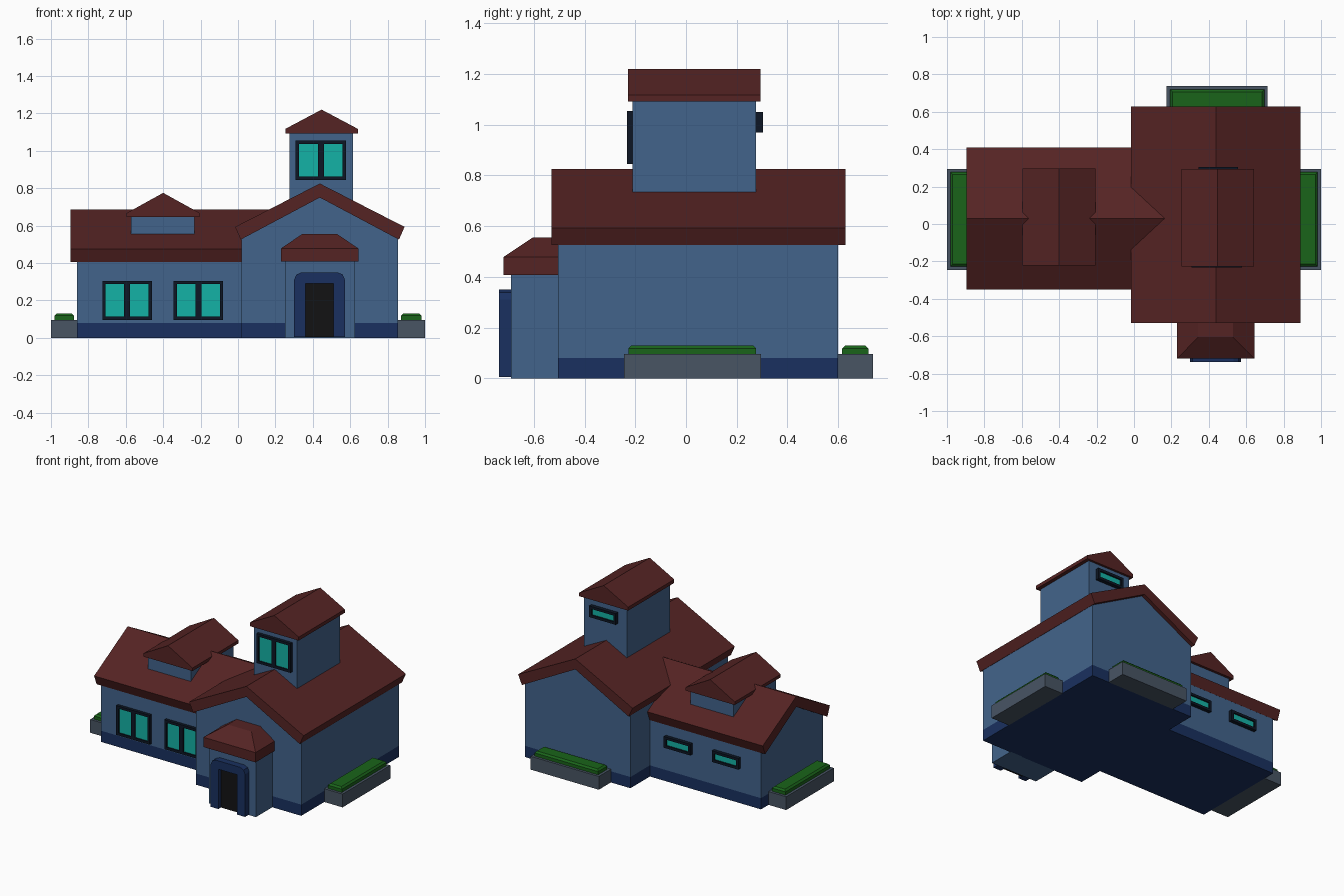
import bpy, bmesh

if "Cube" in bpy.data.objects:
    bpy.data.objects.remove(bpy.data.objects["Cube"])


def material(name, r, g, b):
    m = bpy.data.materials.new(name)
    m.diffuse_color = (r, g, b, 1)
    m.use_nodes = True
    m.node_tree.nodes["Principled BSDF"].inputs["Base Color"].default_value = m.diffuse_color
    return m


WALL = material("wall_blue", 0.055, 0.127, 0.26)
BASE = material("navy", 0.01, 0.03, 0.115)
ROOF = material("roof_red", 0.09, 0.017, 0.017)
FRAME = material("frame_dark", 0.004, 0.008, 0.018)
GLASS = material("glass_teal", 0.007, 0.445, 0.38)
STONE = material("stone", 0.065, 0.09, 0.127)
GREEN = material("hedge_green", 0.01, 0.127, 0.01)
BLACK = material("door_black", 0.006, 0.006, 0.007)


def finish(name, bm, mat):
    bmesh.ops.recalc_face_normals(bm, faces=bm.faces)
    me = bpy.data.meshes.new(name)
    bm.to_mesh(me)
    bm.free()
    me.materials.append(mat)
    ob = bpy.data.objects.new(name, me)
    bpy.context.collection.objects.link(ob)
    return ob


def add_box(bm, x, y, z, top_x=None, top_y=None):
    """Box from (min, max) ranges; optional different top ranges make a frustum."""
    tx, ty = top_x or x, top_y or y
    lo = [bm.verts.new((x[i], y[j], z[0])) for i, j in ((0, 0), (1, 0), (1, 1), (0, 1))]
    hi = [bm.verts.new((tx[i], ty[j], z[1])) for i, j in ((0, 0), (1, 0), (1, 1), (0, 1))]
    bm.faces.new(lo)
    bm.faces.new(hi)
    for k in range(4):
        n = (k + 1) % 4
        bm.faces.new((lo[k], lo[n], hi[n], hi[k]))


def box(name, mat, x, y, z, **top):
    bm = bmesh.new()
    add_box(bm, x, y, z, **top)
    return finish(name, bm, mat)


def prism(name, mat, pts, axis, span):
    """Extrude a (horizontal, z) profile along the x or y axis."""
    bm = bmesh.new()
    rings = [[bm.verts.new((t, a, z) if axis == "x" else (a, t, z)) for a, z in pts]
             for t in span]
    for r in rings:
        bm.faces.new(r)
    n = len(pts)
    for i in range(n):
        j = (i + 1) % n
        bm.faces.new((rings[0][i], rings[0][j], rings[1][j], rings[1][i]))
    return finish(name, bm, mat)


def house_block(name, c, half, z0, eave, apex, axis, span):
    pts = [(c - half, z0), (c + half, z0), (c + half, eave), (c, apex), (c - half, eave)]
    return prism(name, WALL, pts, axis, span)


def slab_roof(name, c, outer, inner, ridge, eave, low, under, axis, span):
    pts = [(c, ridge), (c + outer, eave), (c + inner, low), (c, under),
           (c - inner, low), (c - outer, eave)]
    return prism(name, ROOF, pts, axis, span)


def gable_cap(name, c, half, z0, z1, z2, span):
    pts = [(c - half, z0), (c + half, z0), (c + half, z1), (c, z2), (c - half, z1)]
    return prism(name, ROOF, pts, "y", span)


def window(name, cx, w, z, wall_y, out_y, panes):
    """Framed window standing out of a wall, panes set slightly back."""
    t, mid = 0.018, 0.032
    x0, x1 = cx - w / 2, cx + w / 2
    y = (min(wall_y, out_y), max(wall_y, out_y))
    bm = bmesh.new()
    add_box(bm, (x0, x1), y, (z[0], z[0] + t))
    add_box(bm, (x0, x1), y, (z[1] - t, z[1]))
    inner = (z[0] + t, z[1] - t)
    add_box(bm, (x0, x0 + t), y, inner)
    add_box(bm, (x1 - t, x1), y, inner)
    if panes == 2:
        add_box(bm, (cx - mid / 2, cx + mid / 2), y, inner)
    finish(name + "_frame", bm, FRAME)
    glass_y = wall_y + (out_y - wall_y) * 0.6
    box(name + "_glass", GLASS, (x0 + t / 2, x1 - t / 2),
        (min(wall_y, glass_y), max(wall_y, glass_y)), (z[0] + t / 2, z[1] - t / 2))


# Main hall
MX = 0.4375
box("main_base", BASE, (0.02, 0.855), (-0.505, 0.6), (0, 0.08))
house_block("main_walls", MX, 0.4175, 0.08, 0.53, 0.75, "y", (-0.505, 0.6))
slab_roof("main_roof", MX, 0.453, 0.423, 0.825, 0.593, 0.525, 0.75, "y", (-0.53, 0.628))

# Side wing
WY = 0.03
box("wing_base", BASE, (-0.86, 0.02), (WY - 0.35, WY + 0.35), (0, 0.08))
house_block("wing_walls", WY, 0.35, 0.08, 0.41, 0.61, "x", (-0.86, 0.02))
slab_roof("wing_roof", WY, 0.38, 0.352, 0.685, 0.475, 0.405, 0.61, "x", (-0.895, 0.2))

# Roof dormer
box("dormer_walls", WALL, (-0.572, -0.232), (-0.203, 0.28), (0.5, 0.65))
gable_cap("dormer_roof", -0.4, 0.195, 0.645, 0.667, 0.775, (-0.222, 0.298))

# Tower
box("tower_walls", WALL, (0.275, 0.615), (-0.21, 0.277), (0.6, 1.1))
gable_cap("tower_roof", 0.447, 0.194, 1.092, 1.117, 1.22, (-0.228, 0.293))

# Porch with hipped roof
box("porch_walls", WALL, (0.252, 0.625), (-0.69, -0.5), (0, 0.42))
box("porch_roof_edge", ROOF, (0.23, 0.643), (-0.72, -0.48), (0.408, 0.478))
box("porch_roof_hip", ROOF, (0.23, 0.643), (-0.72, -0.48), (0.478, 0.555),
    top_x=(0.343, 0.53), top_y=(-0.605, -0.48))

# Door surround and door
arch = [(0.3, 0.005), (0.3, 0.31), (0.312, 0.338), (0.34, 0.35), (0.532, 0.35),
        (0.56, 0.338), (0.572, 0.31), (0.572, 0.005), (0.51, 0.005), (0.51, 0.29),
        (0.36, 0.29), (0.36, 0.005)]
prism("door_surround", BASE, arch, "y", (-0.737, -0.685))
box("door", BLACK, (0.355, 0.515), (-0.708, -0.685), (0.005, 0.295))

# Windows
for i, cx in enumerate((-0.593, -0.212)):
    window(f"wing_front_window_{i + 1}", cx, 0.265, (0.095, 0.305), -0.32, -0.342, 2)
    window(f"wing_back_window_{i + 1}", cx, 0.21, (0.25, 0.33), 0.38, 0.405, 1)
window("tower_front_window", 0.443, 0.27, (0.845, 1.055), -0.21, -0.232, 2)
window("tower_back_window", 0.45, 0.21, (0.97, 1.05), 0.277, 0.304, 1)


# Planters with stepped hedges
def planter(name, x, y):
    box(name + "_box", STONE, x, y, (0, 0.095))
    def inset(r, d):
        return (r[0] + d, r[1] - d)
    box(name + "_hedge", GREEN, inset(x, 0.018), inset(y, 0.018), (0.095, 0.118))
    box(name + "_hedge_top", GREEN, inset(x, 0.018), inset(y, 0.018), (0.118, 0.13),
        top_x=inset(x, 0.03), top_y=inset(y, 0.03))


planter("left_planter", (-1.0, -0.858), (-0.245, 0.295))
planter("right_planter", (0.853, 1.0), (-0.245, 0.295))
planter("back_planter", (0.175, 0.715), (0.598, 0.737))
